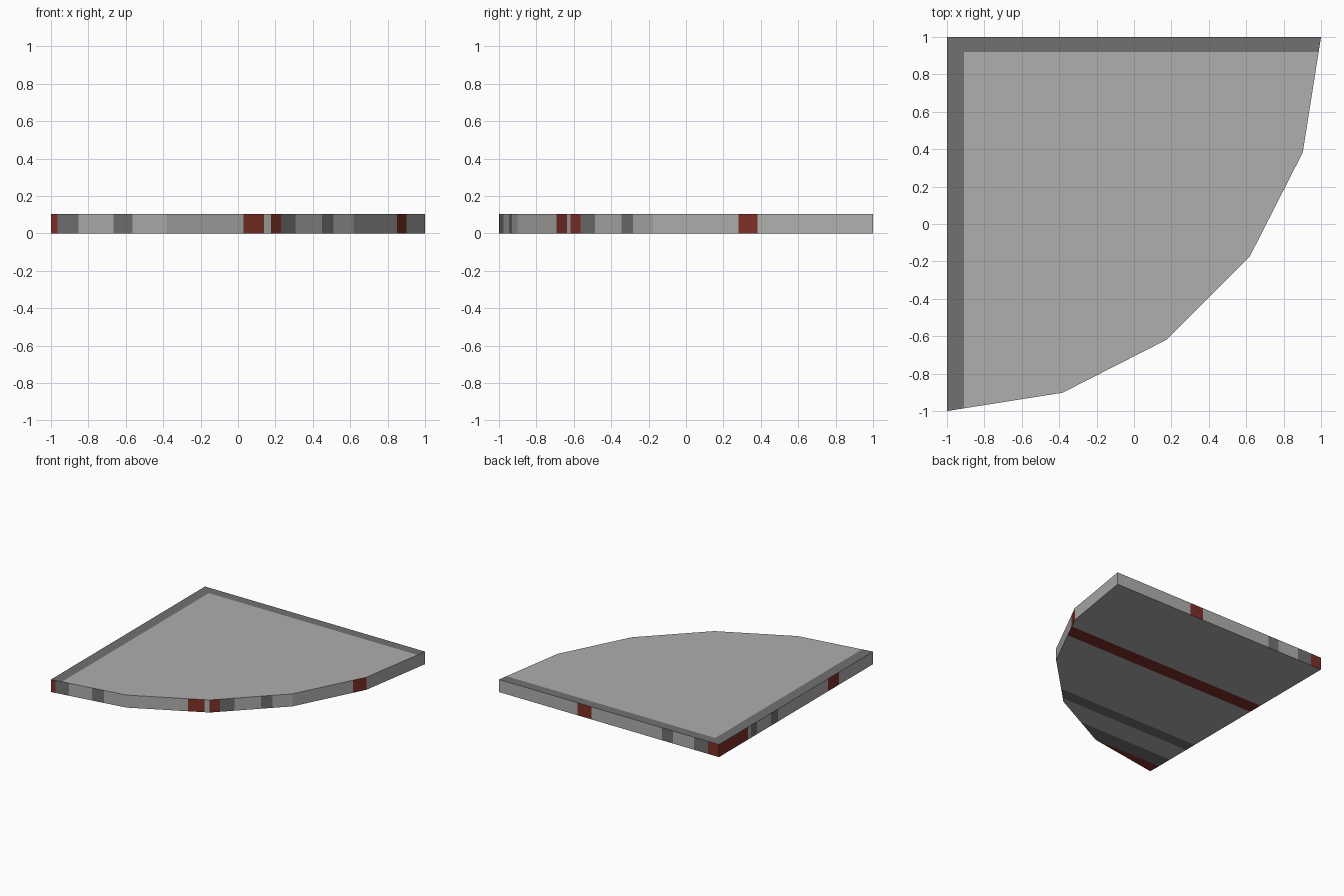
import bpy, bmesh, math
from mathutils import Vector

if "Cube" in bpy.data.objects:
    bpy.data.objects.remove(bpy.data.objects["Cube"])

H = 0.103
LIGHT, DARK, RED = 0, 1, 2


def material(name, rgb):
    m = bpy.data.materials.new(name)
    m.diffuse_color = (*rgb, 1)
    m.use_nodes = True
    m.node_tree.nodes["Principled BSDF"].inputs["Base Color"].default_value = m.diffuse_color
    return m


mats = [material("light_grey", (0.43, 0.425, 0.415)),
        material("dark_grey", (0.165, 0.165, 0.165)),
        material("dark_red", (0.21, 0.030, 0.020))]

# Quarter-disc outline, counter-clockwise: square corner, then five arc segments
corners = [Vector((-1, 1))]
for i in range(6):
    a = math.radians(-90 + 18 * i)
    corners.append(Vector((-1 + 2 * math.cos(a), 1 + 2 * math.sin(a))))

# Painted stripes along each wall: (start, end, colour) as fractions of the wall
stripes = [
    [(0, .188, RED), (.208, .247, DARK), (.338, .383, DARK), (.708, .779, RED)],
    [(0, .057, RED), (.057, .24, DARK), (.542, .704, DARK)],
    [(.738, .935, RED)],
    [(0, .125, RED), (.125, .30, DARK), (.62, .756, DARK)],
    [(.817, 1, RED)],
    [],
    [(.357, .42, RED), (.741, .79, DARK), (.886, .95, DARK), (.95, 1, RED)],
]

# Walk the outline, adding a point at every stripe edge
points, colours = [], []
for i, bands in enumerate(stripes):
    a, b = corners[i], corners[(i + 1) % len(corners)]
    cuts = sorted({0.0, 1.0} | {float(t) for s in bands for t in s[:2]})
    for t0, t1 in zip(cuts, cuts[1:]):
        mid = (t0 + t1) / 2
        points.append(a.lerp(b, t0))
        colours.append(next((c for s, e, c in bands if s < mid < e), LIGHT))

bm = bmesh.new()
low = [bm.verts.new((p.x, p.y, 0)) for p in points]
high = [bm.verts.new((p.x, p.y, H)) for p in points]
n = len(points)

# Walls, top and underside
for i in range(n):
    j = (i + 1) % n
    bm.faces.new((low[i], low[j], high[j], high[i])).material_index = colours[i]
bm.faces.new(high)
bm.faces.new(low[::-1])
bm.normal_update()


def cut(side, co, normal):
    """Slice only the top (side 1) or underside (side -1) faces."""
    bm.normal_update()
    faces = [f for f in bm.faces if f.normal.z * side > 0.5]
    edges = {e for f in faces for e in f.edges}
    verts = {v for f in faces for v in f.verts}
    bmesh.ops.bisect_plane(bm, geom=faces + list(edges) + list(verts),
                           dist=1e-5, plane_co=co, plane_no=normal)


# Dark border on the top along the two straight sides
cut(1, (-0.91, 0, 0), (1, 0, 0))
cut(1, (0, 0.92, 0), (0, 1, 0))
# Stripes across the underside
under = [(.17, .29, RED), (-.58, -.48, DARK), (-.90, -.77, DARK), (-1.01, -.90, RED)]
for y in (.29, .17, -.48, -.58, -.77, -.90):
    cut(-1, (0, y, 0), (0, 1, 0))

bm.normal_update()
for f in bm.faces:
    c = f.calc_center_median()
    if f.normal.z > 0.5:
        f.material_index = DARK if c.x < -0.91 or c.y > 0.92 else LIGHT
    elif f.normal.z < -0.5:
        f.material_index = next((m for a, b, m in under if a < c.y < b), LIGHT)

mesh = bpy.data.meshes.new("quarter_round_slab")
bm.to_mesh(mesh)
bm.free()
for m in mats:
    mesh.materials.append(m)
slab = bpy.data.objects.new("quarter_round_slab", mesh)
bpy.context.collection.objects.link(slab)
